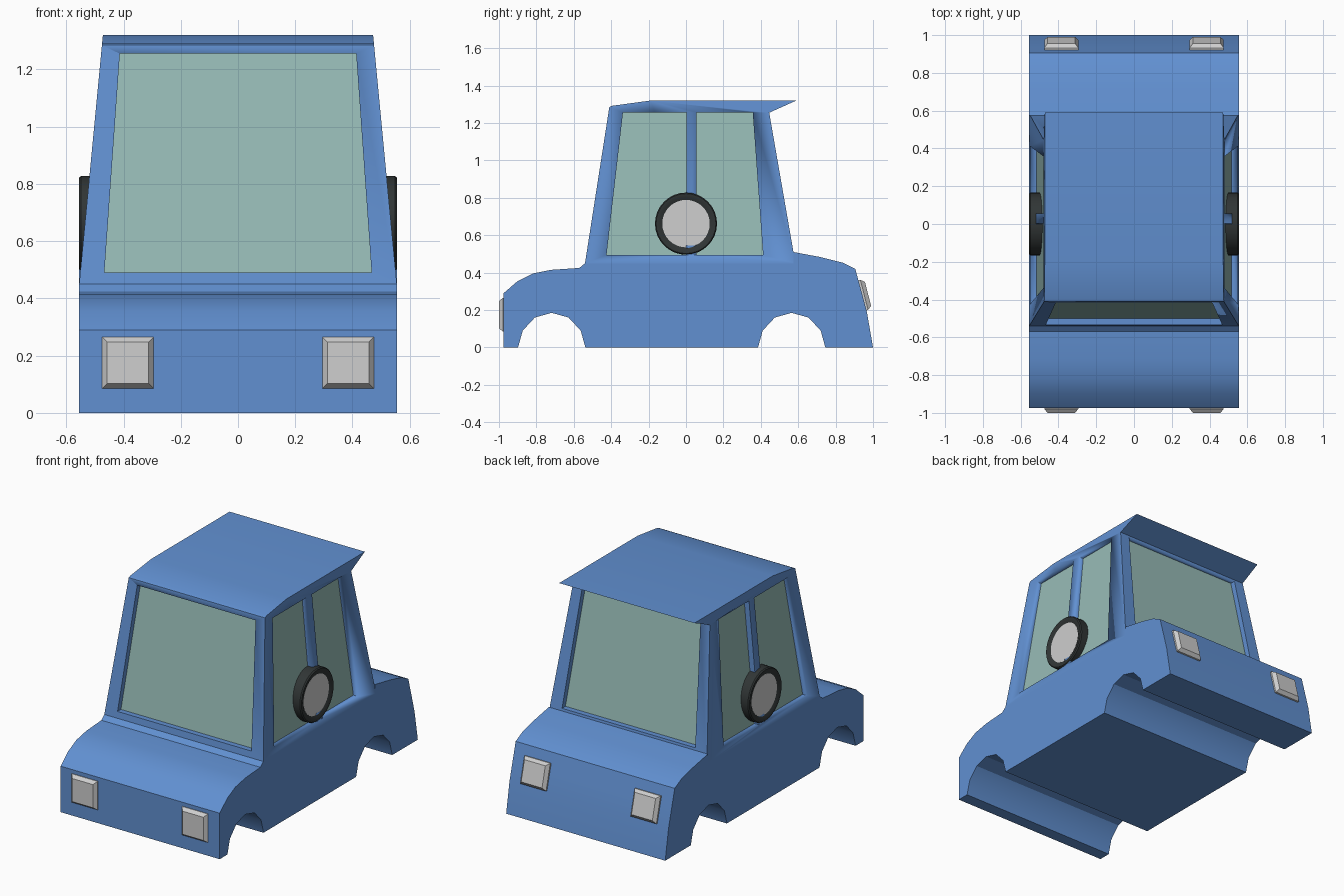
import bpy, bmesh, math
from mathutils import Vector

if "Cube" in bpy.data.objects:
    bpy.data.objects.remove(bpy.data.objects["Cube"])


def material(name, rgb):
    m = bpy.data.materials.new(name)
    m.diffuse_color = (*rgb, 1)
    m.use_nodes = True
    m.node_tree.nodes["Principled BSDF"].inputs["Base Color"].default_value = m.diffuse_color
    return m


BLUE = material("body_blue", (0.12, 0.28, 0.64))
GLASS = material("window_green", (0.31, 0.50, 0.47))
GREY = material("light_grey", (0.62, 0.62, 0.62))
BLACK = material("tyre_black", (0.03, 0.036, 0.036))


def finish(name, bm, mat, angle=30):
    bmesh.ops.recalc_face_normals(bm, faces=bm.faces)
    me = bpy.data.meshes.new(name)
    bm.to_mesh(me)
    bm.free()
    me.polygons.foreach_set("use_smooth", [True] * len(me.polygons))
    me.set_sharp_from_angle(angle=math.radians(angle))
    me.materials.append(mat)
    ob = bpy.data.objects.new(name, me)
    bpy.context.collection.objects.link(ob)
    return ob


def loft(name, a, b, mat):
    """Closed solid between two matching outlines."""
    bm = bmesh.new()
    va = [bm.verts.new(p) for p in a]
    vb = [bm.verts.new(p) for p in b]
    bm.faces.new(va)
    bm.faces.new(vb[::-1])
    n = len(va)
    for i in range(n):
        j = (i + 1) % n
        bm.faces.new((va[i], vb[i], vb[j], va[j]))
    return finish(name, bm, mat)


def half_width(z):
    return 0.555 - max(0, z - 0.45) * 0.08 / 0.84


# lower body: side profile with two wheel arches, full width
def arch(c):
    return [(c + dy, z) for dy, z in ((0.18, 0), (0.155, 0.09), (0.09, 0.16), (0, 0.185),
                                      (-0.09, 0.16), (-0.155, 0.09), (-0.18, 0))]


lower = [(-0.975, 0), (-0.975, 0.29), (-0.90, 0.355), (-0.82, 0.395), (-0.72, 0.415),
         (-0.57, 0.425), (-0.54, 0.45), (0.575, 0.45), (0.575, 0.51), (0.72, 0.483),
         (0.84, 0.453), (0.905, 0.42), (0.935, 0.31), (0.967, 0.19), (1.0, 0)]
lower += arch(0.565) + arch(-0.718)
loft("lower_body", [(-0.555, y, z) for y, z in lower], [(0.555, y, z) for y, z in lower], BLUE)

# tapered cabin with roof and rear spoiler
upper = [(-0.54, 0.45), (-0.41, 1.285), (-0.395, 1.292), (-0.19, 1.32),
         (0.59, 1.32), (0.445, 1.255), (0.585, 0.45)]
cabin = loft("cabin", [(-half_width(z), y, z) for y, z in upper],
             [(half_width(z), y, z) for y, z in upper], BLUE)


# windows: recess cut into the cabin with a thin glass plate inside
def window(name, corners, inward):
    d = Vector(inward)
    pts = [Vector(p) for p in corners]
    cutter = loft(name + "_cutter", [p - d * 0.04 for p in pts], [p + d * 0.04 for p in pts], GLASS)
    cutter.hide_render = True
    cutter.hide_viewport = True
    mod = cabin.modifiers.new(name, 'BOOLEAN')
    mod.operation = 'DIFFERENCE'
    mod.solver = 'EXACT'
    mod.object = cutter
    loft(name, [p + d * 0.034 for p in pts], [p + d * 0.041 for p in pts], GLASS)


def front_y(z):
    return -0.54 + (z - 0.45) * 0.13 / 0.835


def rear_y(z):
    return 0.585 - (z - 0.45) * 0.14 / 0.805


def end_window(name, fy, z0, z1, w0, w1, inward):
    window(name, [(-w0, fy(z0), z0), (w0, fy(z0), z0), (w1, fy(z1), z1), (-w1, fy(z1), z1)], inward)


end_window("windscreen", front_y, 0.49, 1.255, 0.467, 0.413, (0, 1, 0))
end_window("rear_window", rear_y, 0.525, 1.245, 0.465, 0.413, (0, -1, 0))
for s, side in ((-1, "left"), (1, "right")):
    for name, ys in (("front", (-0.425, 0.0, 0.003, -0.337)), ("back", (0.057, 0.412, 0.357, 0.055))):
        zs = (0.495, 0.495, 1.257, 1.257)
        window(f"{side}_{name}_window", [(s * half_width(z), y, z) for y, z in zip(ys, zs)], (-s, 0, 0))


# wheels hung on the cabin sides
def lathe(name, profile, s, mat):
    bm = bmesh.new()
    n = 32
    rings = []
    for r, x in profile:
        rings.append([bm.verts.new((s * x, r * math.cos(2 * math.pi * i / n),
                                    0.662 + r * math.sin(2 * math.pi * i / n))) for i in range(n)])
    for a, b in zip(rings, rings[1:]):
        for i in range(n):
            j = (i + 1) % n
            bm.faces.new((a[i], a[j], b[j], b[i]))
    bm.faces.new(rings[0])
    bm.faces.new(rings[-1])
    return finish(name, bm, mat, 40)


# lights: chamfered blocks on the nose and tail
def lamp(name, centre, normal, half_h, depth):
    c, n = Vector(centre), Vector(normal).normalized()
    side = Vector((1, 0, 0))
    up = side.cross(n)

    def ring(inset, off):
        return [c + n * off + side * u * (0.09 - inset) + up * v * (half_h - inset)
                for u, v in ((-1, -1), (1, -1), (1, 1), (-1, 1))]
    loft(name, ring(0, -0.02), ring(0, 0.004), GREY)
    loft(name + "_lens", ring(0, 0.004), ring(0.017, depth), GREY)


for s, side in ((-1, "left"), (1, "right")):
    lathe(side + "_tyre", [(0.12, 0.543), (0.127, 0.545), (0.143, 0.554), (0.16, 0.555),
                           (0.166, 0.548), (0.166, 0.42)], s, BLACK)
    lathe(side + "_hub", [(0.127, 0.546), (0.127, 0.50)], s, GREY)
    lamp(side + "_headlight", (s * 0.385, -0.975, 0.175), (0, -1, 0), 0.09, 0.025)
    lamp(side + "_tail_light", (s * 0.385, 0.949, 0.28), (0, 0.97, 0.25), 0.083, 0.025)
